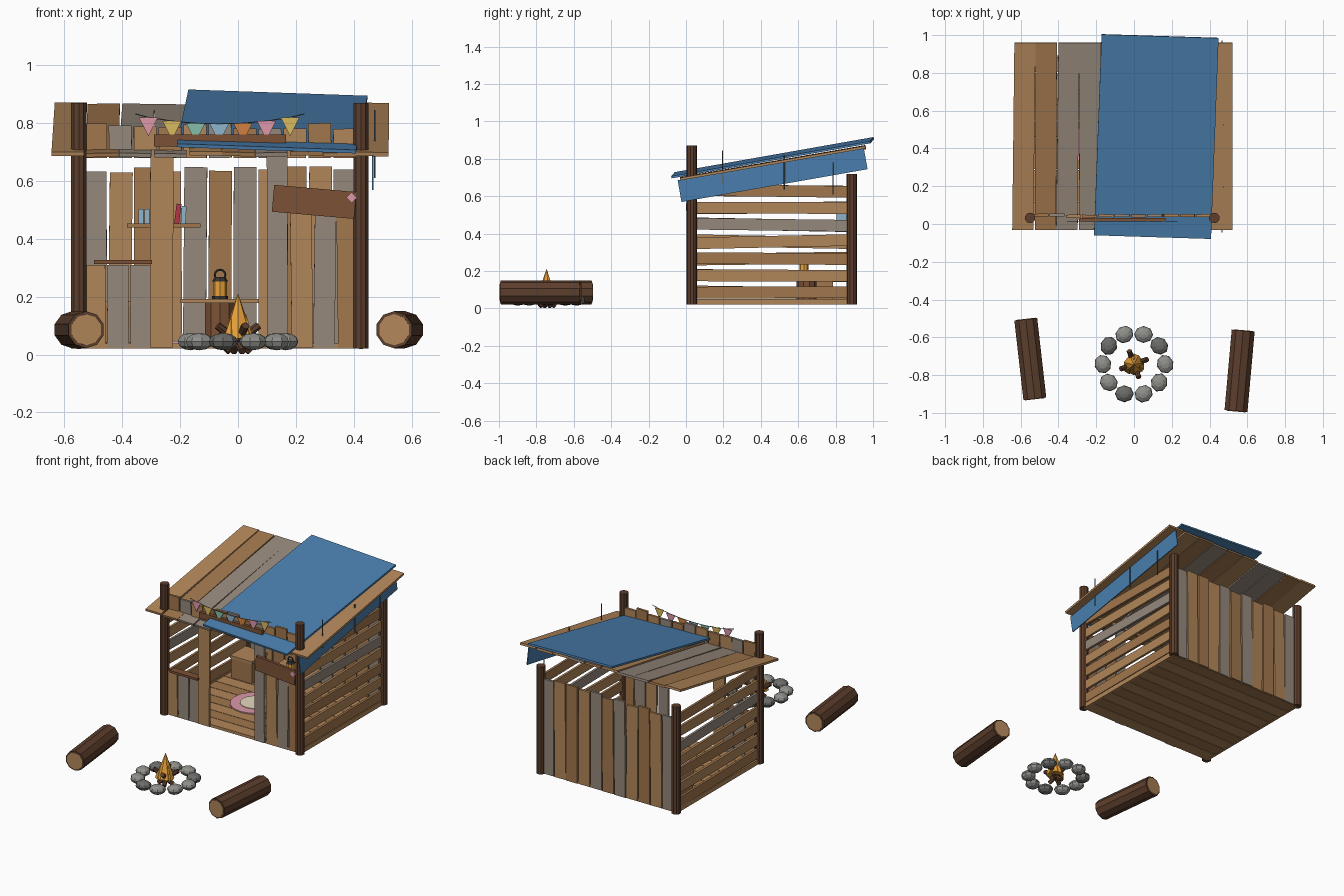
import bpy, bmesh, math, random
from mathutils import Matrix, Vector, Euler

if "Cube" in bpy.data.objects:
    bpy.data.objects.remove(bpy.data.objects["Cube"])

random.seed(4)


def mat(name, hexcol):
    lin = [(int(hexcol[i:i + 2], 16) / 255) ** 2.2 for i in (0, 2, 4)]
    m = bpy.data.materials.new(name)
    m.diffuse_color = (*lin, 1)
    m.use_nodes = True
    m.node_tree.nodes["Principled BSDF"].inputs["Base Color"].default_value = m.diffuse_color
    return m


TAN, TAN2, BROWN = mat("tan wood", "B0855A"), mat("mid wood", "A0764E"), mat("brown wood", "7A5238")
GREY, BARK, TARP = mat("weathered wood", "94877A"), mat("bark", "5C4030"), mat("tarp blue", "4B7DAC")
STONE, STONE2, FIRE = mat("stone", "8E8E8A"), mat("dark stone", "6C6C6A"), mat("flame", "E8A03C")
PINK, YELLOW, TEAL = mat("pink", "DC96A8"), mat("yellow", "D8B860"), mat("teal", "82BCA8")
SKY, ORANGE, RED = mat("sky", "8CB4CC"), mat("orange", "D08040"), mat("red", "B03848")
DARK, CREAM, CORD = mat("iron", "383634"), mat("cream", "E6D8BC"), mat("cord", "5A6A70")
WOODS = [TAN, GREY, TAN2, GREY, TAN, TAN2]


def finish(name, bm, m, mw=Matrix()):
    me = bpy.data.meshes.new(name)
    bm.to_mesh(me)
    bm.free()
    ob = bpy.data.objects.new(name, me)
    ob.matrix_world = mw
    me.materials.append(m)
    bpy.context.collection.objects.link(ob)
    return ob


def box(name, c, size, m, rot=(0, 0, 0)):
    bm = bmesh.new()
    bmesh.ops.create_cube(bm, size=1)
    bmesh.ops.scale(bm, vec=size, verts=bm.verts)
    r = Euler([math.radians(a) for a in rot]).to_matrix().to_4x4()
    return finish(name, bm, m, Matrix.Translation(c) @ r)


def rod(name, a, b, r1, m, r2=None, n=10):
    a, b = Vector(a), Vector(b)
    bm = bmesh.new()
    bmesh.ops.create_cone(bm, cap_ends=True, segments=n, radius1=r1,
                          radius2=r1 if r2 is None else r2, depth=(b - a).length)
    q = (b - a).to_track_quat('Z', 'Y').to_matrix().to_4x4()
    return finish(name, bm, m, Matrix.Translation((a + b) / 2) @ q)


def jit(a):
    return random.uniform(-a, a)


def upright(name, x, y, z0, z1, w, m, tilt=0.8):
    box(name, (x, y + jit(.004), (z0 + z1) / 2), (w, .015, z1 - z0), m, (0, jit(tilt), jit(1.5)))


# Corner posts
for x in (-.55, .425):
    rod("front_post", (x, .032, .022), (x, .032, .87), .028, BARK)
    rod("back_post", (x, .886, .022), (x, .886, .72), .028, BARK)

# Floor boards
for i in range(10):
    box("floor_board", (-.062, .075 + i * .0855, .03), (.98, .082, .018), TAN2 if i % 2 else TAN)

# Back wall boards
for i in range(11):
    upright("back_board", -.493 + i * .0862, .886, .025, .64 + jit(.012), .079, WOODS[(i * 5 + 1) % 6])

# Slatted side walls
for x in (-.55, .425):
    for i in range(8):
        z = .035 if i == 0 else i * .0905 - .005
        box("side_slat", (x, .459, z), (.015, .83, .03 if i == 0 else .062),
            GREY if i == 5 else (TAN, TAN2)[i % 2], (jit(1.2) if i else 0, 0, 0))

# Front wall: low boards with rail, door jambs, right boards
for i, m in enumerate((TAN, GREY, GREY)):
    upright("low_board", -.495 + i * .08, .036, .025, .31, .074, m)
box("window_sill", (-.397, .03, .32), (.2, .05, .014), BROWN)
upright("left_jamb", -.264, .034, .025, .71, .08, TAN, .3)
upright("right_jamb", .136, .034, .025, .70, .072, GREY, .3)
for i, m in enumerate((TAN, GREY, TAN2)):
    upright("right_board", .22 + i * .08, .036, .025, .5, .074, m)

# Short boards above the door, with lintel
for i in range(11):
    upright("upper_board", -.493 + i * .0862, .045, .68, .79 + jit(.01), .079, WOODS[(i + 2) % 6], 1.5)
box("lintel", (-.062, .022, .74), (.455, .02, .04), BROWN)

# Roof planks
for i in range(10):
    m = (TAN, TAN2, GREY, GREY, TAN, TAN2, GREY, TAN2, TAN, TAN)[i]
    box("roof_plank", (-.583 + i * .1165, .465, .777 + jit(.004)), (.112, 1.005, .014), m,
        (9.8, jit(1.5), jit(.7)))

# Tarp, hanging flap and tie cords
box("tarp", (.118, .463, .806), (.62, 1.08, .012), TARP, (10, 2, -1.8))
box("tarp_flap", (.466, .463, .715), (.006, 1.01, .118), TARP, (10, 0, 0))
for y, z0, z1 in ((.195, .66, .845), (.525, .635, .82), (.785, .61, .78)):
    rod("tie_cord", (.473, y, z0), (.473, y, z1), .003, CORD, n=6)

# Bunting
pts = [(-.355, .832)] + [(-.31 + i * .0817, .797 + .023 * ((i - 3) / 3) ** 2) for i in range(7)] + [(.23, .832)]
for (xa, za), (xb, zb) in zip(pts, pts[1:]):
    rod("bunting_string", (xa, .015, za), (xb, .015, zb), .002, CORD, n=5)
for (x, z), m in zip(pts[1:-1], (PINK, YELLOW, TEAL, SKY, ORANGE, PINK, YELLOW)):
    bm = bmesh.new()
    f = bm.faces.new([bm.verts.new(p) for p in ((-.033, 0, 0), (0, 0, -.065), (.033, 0, 0))])
    e = bmesh.ops.extrude_face_region(bm, geom=[f])["geom"]
    bmesh.ops.translate(bm, vec=(0, .004, 0), verts=[v for v in e if isinstance(v, bmesh.types.BMVert)])
    bmesh.ops.recalc_face_normals(bm, faces=bm.faces)
    finish("pennant", bm, m, Matrix.Translation((x, .013, z)))

# Blank sign with small diamond
box("sign_board", (.263, .015, .528), (.285, .018, .093), BROWN, (0, 5, 0))
box("sign_diamond", (.393, .004, .543), (.026, .008, .026), PINK, (0, 45, 0))

# Wall shelf and books
box("shelf", (-.257, .825, .446), (.255, .1, .013), TAN2)
for x, h, m, t in ((-.335, .05, SKY, 0), (-.315, .05, SKY, 0), (-.208, .068, RED, 7), (-.188, .06, SKY, 3)):
    box("book", (x, .835, .453 + h / 2), (.017, .06, h), m, (0, t, 0))

# Stump table and lantern
rod("table_stump", (-.063, .645, .035), (-.063, .645, .18), .053, BROWN)
box("table_top", (-.063, .645, .186), (.27, .23, .014), TAN)
rod("lantern_base", (-.062, .63, .193), (-.062, .63, .203), .028, DARK, n=8)
rod("lantern_glass", (-.062, .63, .203), (-.062, .63, .253), .024, FIRE, n=8)
rod("lantern_cap", (-.062, .63, .253), (-.062, .63, .268), .028, DARK, .018, n=8)
bpy.ops.mesh.primitive_torus_add(location=(-.062, .63, .275), rotation=(math.pi / 2, 0, 0), major_segments=12,
                                 minor_segments=5, major_radius=.018, minor_radius=.004)
bpy.context.object.name = "lantern_handle"
bpy.context.object.data.materials.append(DARK)

# Crate and round rug
box("crate", (-.42, .71, .105), (.15, .15, .13), TAN2)
box("crate_lid", (-.42, .71, .177), (.16, .16, .018), TAN)
rod("rug", (-.17, .42, .038), (-.17, .42, .046), .15, PINK, n=16)
rod("rug_centre", (-.17, .42, .045), (-.17, .42, .05), .09, CREAM, n=16)

# Log seats with pale cut ends
for a, b in (((-.573, -.505, .086), (-.525, -.925, .086)), ((.578, -.565, .086), (.54, -.99, .086))):
    rod("log_seat", a, b, .064, BARK)
    a, b = Vector(a), Vector(b)
    d = (b - a).normalized() * .003
    rod("log_cut_ends", a - d, b + d, .054, TAN)

# Fire ring stones
for i in range(10):
    t = i * math.pi / 5
    bm = bmesh.new()
    bmesh.ops.create_uvsphere(bm, u_segments=8, v_segments=6, radius=.05)
    finish("ring_stone", bm, (STONE, STONE2, STONE)[i % 3],
           Matrix.Translation((.165 * math.cos(t), -.742 + .165 * math.sin(t), .045))
           @ Matrix.Rotation(t + .3, 4, 'Z') @ Matrix.Diagonal((.9, 1, .6, 1)))

# Crossed sticks and flames
for deg in (20, 110, 200, 290):
    c, s = math.cos(math.radians(deg)), math.sin(math.radians(deg))
    rod("fire_stick", (-.045 * c, -.742 - .045 * s, .012), (.075 * c, -.742 + .075 * s, .1), .014, BARK, n=7)
rod("flame", (0, -.745, .055), (0, -.745, .212), .056, FIRE, 0, n=7)
for x, y, h in ((-.025, -.765, .13), (.028, -.755, .14), (0, -.715, .13)):
    rod("small_flame", (x, y, .05), (x, y, h), .03, FIRE, 0, n=6)
